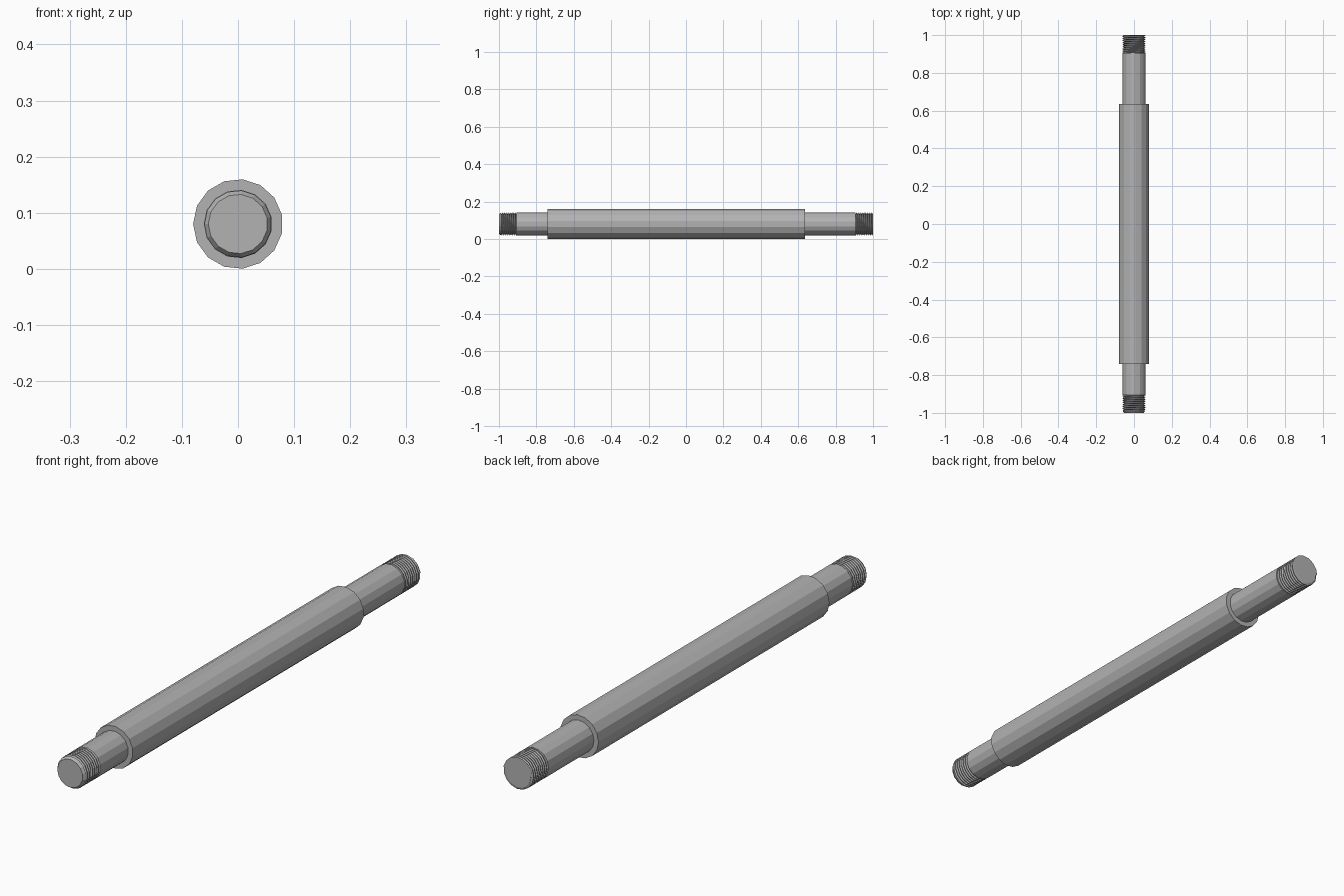
import bpy, bmesh
from math import pi, cos, sin, floor

if "Cube" in bpy.data.objects:
    bpy.data.objects.remove(bpy.data.objects["Cube"], do_unlink=True)

SIDES = 15
AXIS_Z = 0.08
ROOT, CREST, PITCH = 0.053, 0.061, 0.011

steel = bpy.data.materials.new("grey_steel")
steel.use_nodes = True
steel.diffuse_color = (0.45, 0.45, 0.45, 1)
steel.node_tree.nodes["Principled BSDF"].inputs["Base Color"].default_value = (0.45, 0.45, 0.45, 1)


def point(bm, angle, radius, y):
    return bm.verts.new((radius * cos(angle), y, AXIS_Z + radius * sin(angle)))


def finish(name, bm):
    bmesh.ops.recalc_face_normals(bm, faces=bm.faces)
    mesh = bpy.data.meshes.new(name)
    bm.to_mesh(mesh)
    bm.free()
    mesh.materials.append(steel)
    obj = bpy.data.objects.new(name, mesh)
    bpy.context.collection.objects.link(obj)
    return obj


def lathe(name, profile, sides=SIDES):
    """Turned part along y from (y, radius) pairs, with flat ends."""
    bm = bmesh.new()
    rings = [[point(bm, pi + 2 * pi * i / sides, r, y) for i in range(sides)]
             for y, r in profile]
    for a, b in zip(rings, rings[1:]):
        for i in range(sides):
            j = (i + 1) % sides
            bm.faces.new((a[i], a[j], b[j], b[i]))
    bm.faces.new(rings[0])
    bm.faces.new(rings[-1])
    return finish(name, bm)


def thread(name, y0, y1):
    """Helical V ridge, clamped flat at both ends."""
    bm = bmesh.new()
    turns = floor((y1 - y0) / PITCH) + 1
    rows = []
    for i in range(turns * SIDES + 1):
        angle = pi + 2 * pi * i / SIDES
        y = y0 + PITCH * (i / SIDES - 0.5)
        rows.append([point(bm, angle, r, min(max(y + k * PITCH, y0), y1))
                     for r, k in ((ROOT, 0), (CREST, 0.4), (CREST, 0.6), (ROOT, 1))])
    for a, b in zip(rows, rows[1:]):
        for k in range(3):
            bm.faces.new((a[k], b[k], b[k + 1], a[k + 1]))
    bmesh.ops.dissolve_degenerate(bm, dist=1e-6, edges=bm.edges)
    return finish(name, bm)


# Thick central barrel
lathe("shaft_barrel", [(-0.74, 0.08), (0.635, 0.08)])

# Thinner journals on either side
lathe("front_journal", [(-0.905, 0.061), (-0.74, 0.061)])
lathe("back_journal", [(0.635, 0.061), (0.905, 0.061)])

# Threaded ends: a core with a chamfered tip, wrapped in a spiral ridge
lathe("front_thread_core", [(-1.0, ROOT), (-0.99, 0.06), (-0.986, ROOT), (-0.9, ROOT)])
thread("front_thread", -0.988, -0.905)
lathe("back_thread_core", [(0.9, ROOT), (1.0, ROOT)])
thread("back_thread", 0.905, 1.0)
